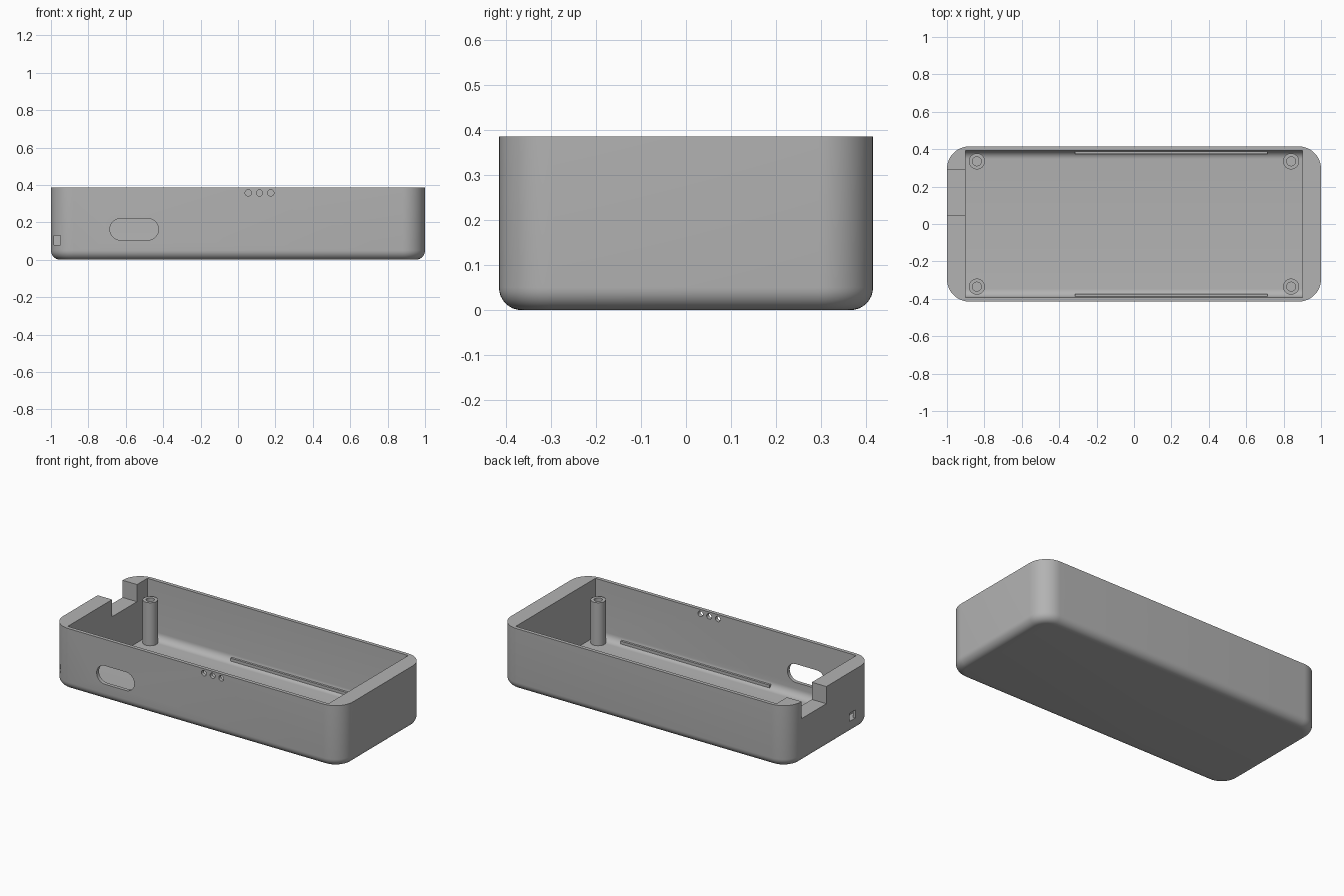
import bpy
import bmesh
import math
from mathutils import Matrix, Vector

if "Cube" in bpy.data.objects:
    bpy.data.objects.remove(bpy.data.objects["Cube"])

HALF_X, HALF_Y, HEIGHT = 1.0, 0.415, 0.385
IN_X, IN_Y, FLOOR = 0.9, 0.392, 0.022

grey = bpy.data.materials.new("plain grey")
grey.use_nodes = True
colour = (0.45, 0.45, 0.45, 1)
grey.diffuse_color = colour
grey.node_tree.nodes["Principled BSDF"].inputs["Base Color"].default_value = colour


def finish(name, bm):
    bmesh.ops.recalc_face_normals(bm, faces=bm.faces)
    mesh = bpy.data.meshes.new(name)
    bm.to_mesh(mesh)
    bm.free()
    obj = bpy.data.objects.new(name, mesh)
    obj.data.materials.append(grey)
    bpy.context.collection.objects.link(obj)
    return obj


def add_box(bm, low, high):
    low, high = Vector(low), Vector(high)
    size = Matrix.Diagonal((*(high - low), 1))
    bmesh.ops.create_cube(bm, size=1, matrix=Matrix.Translation((low + high) / 2) @ size)


def box(name, low, high):
    bm = bmesh.new()
    add_box(bm, low, high)
    return finish(name, bm)


def prism(name, points, offset):
    """Extrude a flat outline along an offset."""
    bm = bmesh.new()
    face = bm.faces.new([bm.verts.new(p) for p in points])
    out = bmesh.ops.extrude_face_region(bm, geom=[face])
    moved = [v for v in out["geom"] if isinstance(v, bmesh.types.BMVert)]
    bmesh.ops.translate(bm, verts=moved, vec=offset)
    return finish(name, bm)


def arc(cx, cy, r, start, end, steps):
    angles = [math.radians(start + (end - start) * i / steps) for i in range(steps + 1)]
    return [(cx + r * math.cos(a), cy + r * math.sin(a)) for a in angles]


def activate(obj):
    bpy.ops.object.select_all(action="DESELECT")
    obj.select_set(True)
    bpy.context.view_layer.objects.active = obj


def cut(obj, cutter):
    activate(obj)
    mod = obj.modifiers.new("cut", "BOOLEAN")
    mod.operation, mod.solver, mod.object = "DIFFERENCE", "EXACT", cutter
    bpy.ops.object.modifier_apply(modifier=mod.name)
    bpy.data.objects.remove(cutter)


def smooth(obj):
    activate(obj)
    bpy.ops.object.shade_smooth_by_angle(angle=math.radians(30))


# Outer shell: rounded upright corners, then a rounded bottom edge
bm = bmesh.new()
add_box(bm, (-HALF_X, -HALF_Y, 0), (HALF_X, HALF_Y, HEIGHT))
upright = [e for e in bm.edges if abs(e.verts[0].co.z - e.verts[1].co.z) > 0.1]
bmesh.ops.bevel(bm, geom=upright, offset=0.12, segments=12, profile=0.5, affect="EDGES")
bottom = [e for e in bm.edges if all(v.co.z < 0.001 for v in e.verts)]
bmesh.ops.bevel(bm, geom=bottom, offset=0.05, segments=8, profile=0.5, affect="EDGES")
shell = finish("case_shell", bm)

# Cavity with rounded floor edges along the long walls
r = 0.045
outline = arc(-IN_Y + r, FLOOR + r, r, 180, 270, 8) + arc(IN_Y - r, FLOOR + r, r, 270, 360, 8)
outline += [(IN_Y, HEIGHT + 0.1), (-IN_Y, HEIGHT + 0.1)]
cut(shell, prism("cavity", [(-IN_X, y, z) for y, z in outline], (2 * IN_X, 0, 0)))

# Notch in the top of the end wall
cut(shell, box("notch", (-1.1, 0.045, 0.278), (-0.85, 0.29, 0.5)))

# Long oval port and three small round holes in the front wall
port = arc(-0.4825, 0.1625, 0.0575, -90, 90, 16) + arc(-0.6275, 0.1625, 0.0575, 90, 270, 16)
cut(shell, prism("port", [(x, -0.5, z) for x, z in port], (0, 0.15, 0)))
for x in (0.055, 0.115, 0.175):
    ring = arc(x, 0.357, 0.017, 0, 360, 20)[:-1]
    cut(shell, prism("indicator_hole", [(px, -0.5, z) for px, z in ring], (0, 0.15, 0)))

# Strap channel that turns through the corner of the end wall
cut(shell, box("strap_channel", (-0.985, -0.5, 0.08), (-0.95, -0.185, 0.13)))
cut(shell, box("strap_opening", (-1.1, -0.24, 0.08), (-0.96, -0.185, 0.13)))
smooth(shell)

# Screw posts with blind holes, one in each corner
post_profile = [(0.043, FLOOR - 0.005), (0.043, 0.29), (0.024, 0.29), (0.024, 0.1), (0, 0.1)]
for sx, side in ((-1, "right"), (1, "left")):
    for sy, end in ((-1, "front"), (1, "back")):
        bm = bmesh.new()
        verts = [bm.verts.new((px, 0, pz)) for px, pz in post_profile]
        edges = [bm.edges.new(pair) for pair in zip(verts, verts[1:])]
        bmesh.ops.spin(bm, geom=verts + edges, axis=(0, 0, 1), cent=(0, 0, 0),
                       angle=math.tau, steps=32)
        bmesh.ops.remove_doubles(bm, verts=bm.verts, dist=0.0001)
        bmesh.ops.translate(bm, verts=bm.verts, vec=(sx * 0.84, sy * 0.335, 0))
        smooth(finish(f"{end}_{side}_screw_post", bm))

# Low rails along the foot of both long walls
for sy, end in ((-1, "front"), (1, "back")):
    ys = sorted((sy * 0.375, sy * 0.4))
    box(f"{end}_rail", (-0.315, ys[0], 0.025), (0.715, ys[1], 0.05))
